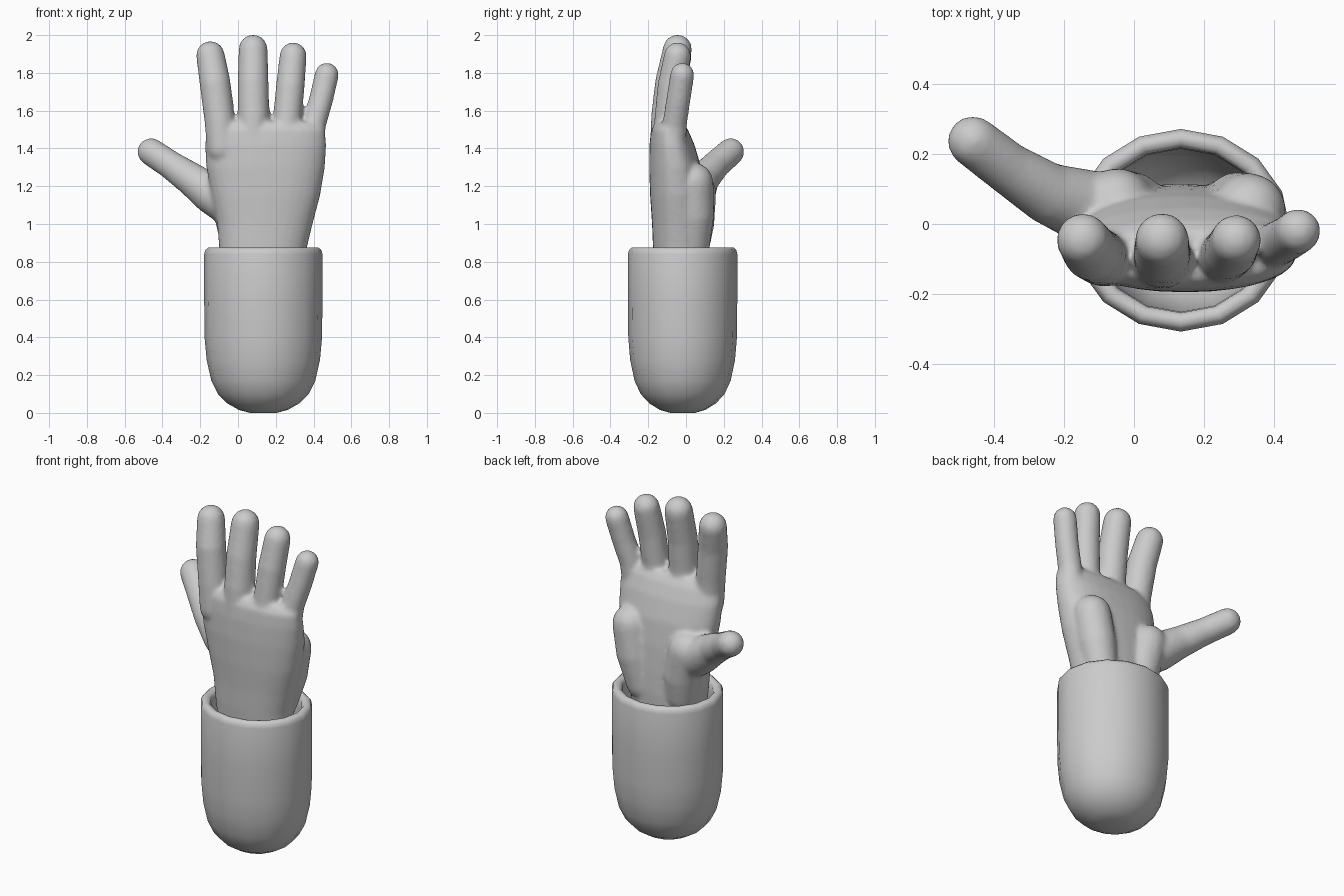
import bpy, bmesh, math
from mathutils import Vector

if "Cube" in bpy.data.objects:
    bpy.data.objects.remove(bpy.data.objects["Cube"])

grey = bpy.data.materials.new("plain grey")
grey.diffuse_color = (0.6, 0.6, 0.6, 1)
grey.use_nodes = True
grey.node_tree.nodes["Principled BSDF"].inputs["Base Color"].default_value = grey.diffuse_color


def make_object(name, bm):
    bmesh.ops.recalc_face_normals(bm, faces=bm.faces[:])
    for f in bm.faces:
        f.smooth = True
    mesh = bpy.data.meshes.new(name)
    bm.to_mesh(mesh)
    bm.free()
    mesh.materials.append(grey)
    ob = bpy.data.objects.new(name, mesh)
    bpy.context.collection.objects.link(ob)
    return ob


def loft(bm, rings):
    """Skin a list of point rings and close both ends."""
    rows = [[bm.verts.new(p) for p in ring] for ring in rings]
    n = len(rows[0])
    for a, b in zip(rows, rows[1:]):
        for i in range(n):
            j = (i + 1) % n
            bm.faces.new((a[i], a[j], b[j], b[i]))
    bm.faces.new(rows[0][::-1])
    bm.faces.new(rows[-1])


def oval(cx, cy, z, rx, ry, n, power=2.0):
    ring = []
    for i in range(n):
        a = 2 * math.pi * i / n
        c, s = math.cos(a), math.sin(a)
        ring.append((cx + rx * math.copysign(abs(c) ** (2 / power), c),
                     cy + ry * math.copysign(abs(s) ** (2 / power), s), z))
    return ring


def limb(bm, path, n=20):
    """Round tube along (x, y, z, radius) points with domed ends."""
    pts = [Vector(p[:3]) for p in path]
    rad = [p[3] for p in path]
    start, end = (pts[1] - pts[0]).normalized(), (pts[-1] - pts[-2]).normalized()
    dome = [math.radians(d) for d in (80, 60, 40, 20)]
    secs = [(pts[0] - start * rad[0] * math.sin(d), rad[0] * math.cos(d), start) for d in dome]
    for i, p in enumerate(pts):
        t = pts[min(i + 1, len(pts) - 1)] - pts[max(i - 1, 0)]
        secs.append((p, rad[i], t.normalized()))
    secs += [(pts[-1] + end * rad[-1] * math.sin(d), rad[-1] * math.cos(d), end)
             for d in reversed(dome)]
    rings = []
    for c, r, t in secs:
        u = Vector((0, 1, 0)).cross(t).normalized()
        v = t.cross(u)
        rings.append([c + r * (u * math.cos(2 * math.pi * k / n) + v * math.sin(2 * math.pi * k / n))
                      for k in range(n)])
    loft(bm, rings)


# Hand: palm, fingers, thumb and palm pads fused into one skin
bm = bmesh.new()
palm = [(.68, -.08, .34, -.16, .11), (.875, -.10, .365, -.175, .115),
        (1.0, -.11, .395, -.18, .11), (1.15, -.14, .435, -.19, .10),
        (1.3, -.168, .46, -.195, .08), (1.42, -.175, .468, -.193, .045),
        (1.5, -.165, .46, -.185, .01), (1.54, -.13, .42, -.16, -.02)]
loft(bm, [oval((a + b) / 2, (c + d) / 2, z, (b - a) / 2, (d - c) / 2, 32, 2.3)
          for z, a, b, c, d in palm])

limbs = [
    # index, middle, ring and little finger
    [(-.085, -.10, 1.40, .08), (-.097, -.095, 1.55, .081), (-.122, -.08, 1.75, .082), (-.146, -.045, 1.893, .076)],
    [(.082, -.105, 1.43, .086), (.082, -.10, 1.58, .084), (.08, -.082, 1.75, .082), (.08, -.045, 1.926, .077)],
    [(.25, -.10, 1.43, .08), (.262, -.09, 1.57, .076), (.277, -.075, 1.73, .076), (.292, -.045, 1.89, .072)],
    [(.382, -.07, 1.40, .07), (.402, -.06, 1.53, .065), (.44, -.04, 1.66, .064), (.47, -.02, 1.79, .064)],
    # thumb
    [(-.02, .02, 1.08, .11), (-.14, .05, 1.16, .107), (-.25, .09, 1.24, .088), (-.36, .16, 1.315, .075),
     (-.46, .236, 1.382, .073)],
    # pads at the thumb root and the outer edge of the palm
    [(.0, .035, .88, .09), (-.01, .045, 1.0, .105), (-.05, .055, 1.17, .105)],
    [(.26, .035, .88, .09), (.30, .045, 1.05, .105), (.33, .04, 1.22, .105)],
]
for path in limbs:
    limb(bm, path)
hand = make_object("hand", bm)
remesh = hand.modifiers.new("fuse", 'REMESH')
remesh.mode = 'VOXEL'
remesh.voxel_size = 0.012
remesh.use_smooth_shade = True
soften = hand.modifiers.new("soften", 'SMOOTH')
soften.factor = 0.5
soften.iterations = 8

# Cuff: sixteen-sided cup with a rounded bottom and a rolled lip
profile = [(.07, 0), (.13, .016), (.19, .05), (.24, .10), (.275, .17), (.30, .28), (.311, .40),
           (.313, .60), (.313, .84), (.307, .862), (.292, .875), (.268, .872), (.255, .855),
           (.252, .80), (.25, .45), (.235, .28), (.19, .16), (.10, .10)]
bm = bmesh.new()
loft(bm, [oval(.134, -.018, z, r, r * .925, 16) for r, z in profile])
make_object("cuff", bm)
